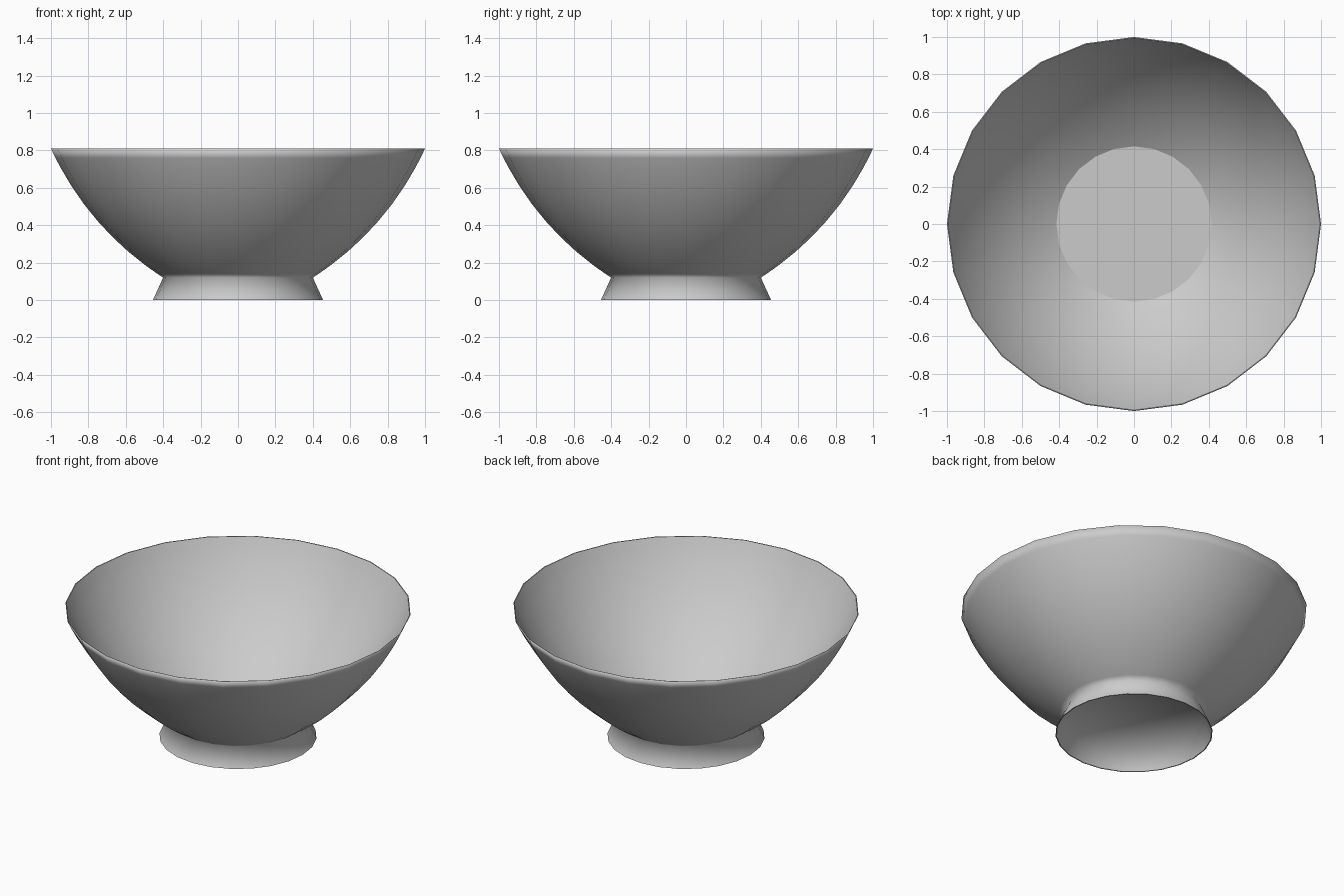
import bpy
import bmesh
from math import sin, cos, radians, tau
from mathutils import Vector

SIDES = 24

cube = bpy.data.objects.get("Cube")
if cube:
    bpy.data.objects.remove(cube, do_unlink=True)

grey = bpy.data.materials.new("plain_grey")
grey.use_nodes = True
colour = (0.6, 0.6, 0.6, 1)
grey.diffuse_color = colour
grey.node_tree.nodes["Principled BSDF"].inputs["Base Color"].default_value = colour


def wall(low, high, steps):
    """Arc from low to high that steepens towards the top."""
    a, b = radians(32), radians(65)
    points = []
    for t in steps:
        c = a + (b - a) * t
        u = (sin(c) - sin(a)) / (sin(b) - sin(a))
        v = (cos(a) - cos(c)) / (cos(a) - cos(b))
        points.append((low[0] + (high[0] - low[0]) * u,
                       low[1] + (high[1] - low[1]) * v))
    return points


# Wall loops, with close loops at the rim and the foot
steps = [0, 0.04] + [i / 8 for i in range(1, 8)] + [0.94, 1]
floor_edge, inner_rim = (0.415, 0.14), (0.995, 0.81)
foot_edge, foot_inside = (0.455, 0), (0.449, 0)

profile = [(0, floor_edge[1])]                              # inner floor
profile += wall(floor_edge, inner_rim, steps)               # inner wall
profile += reversed(wall((0.4, 0.12), (1, 0.81), steps))    # outer wall
profile += [foot_edge, foot_inside, (0.394, 0.12), (0, 0.12)]  # hollow foot

# Turn the profile around the upright axis
bm = bmesh.new()
verts = [bm.verts.new((r, 0, z)) for r, z in profile]
edges = [bm.edges.new(pair) for pair in zip(verts, verts[1:])]
bmesh.ops.spin(bm, geom=verts + edges, cent=(0, 0, 0), axis=(0, 0, 1),
               angle=tau, steps=SIDES, use_merge=False)
bmesh.ops.remove_doubles(bm, verts=bm.verts, dist=0.0005)
bmesh.ops.recalc_face_normals(bm, faces=bm.faces)
for face in bm.faces:
    face.smooth = True

# Keep the floor edge, inner rim and foot edges crisp
crisp = [Vector(p) for p in (floor_edge, inner_rim, foot_edge, foot_inside)]
for edge in bm.edges:
    ends = [Vector((v.co.xy.length, v.co.z)) for v in edge.verts]
    if any(all((e - p).length < 0.001 for e in ends) for p in crisp):
        edge.smooth = False

mesh = bpy.data.meshes.new("footed_bowl")
bm.to_mesh(mesh)
bm.free()
mesh.materials.append(grey)
bowl = bpy.data.objects.new("footed_bowl", mesh)
bpy.context.collection.objects.link(bowl)
